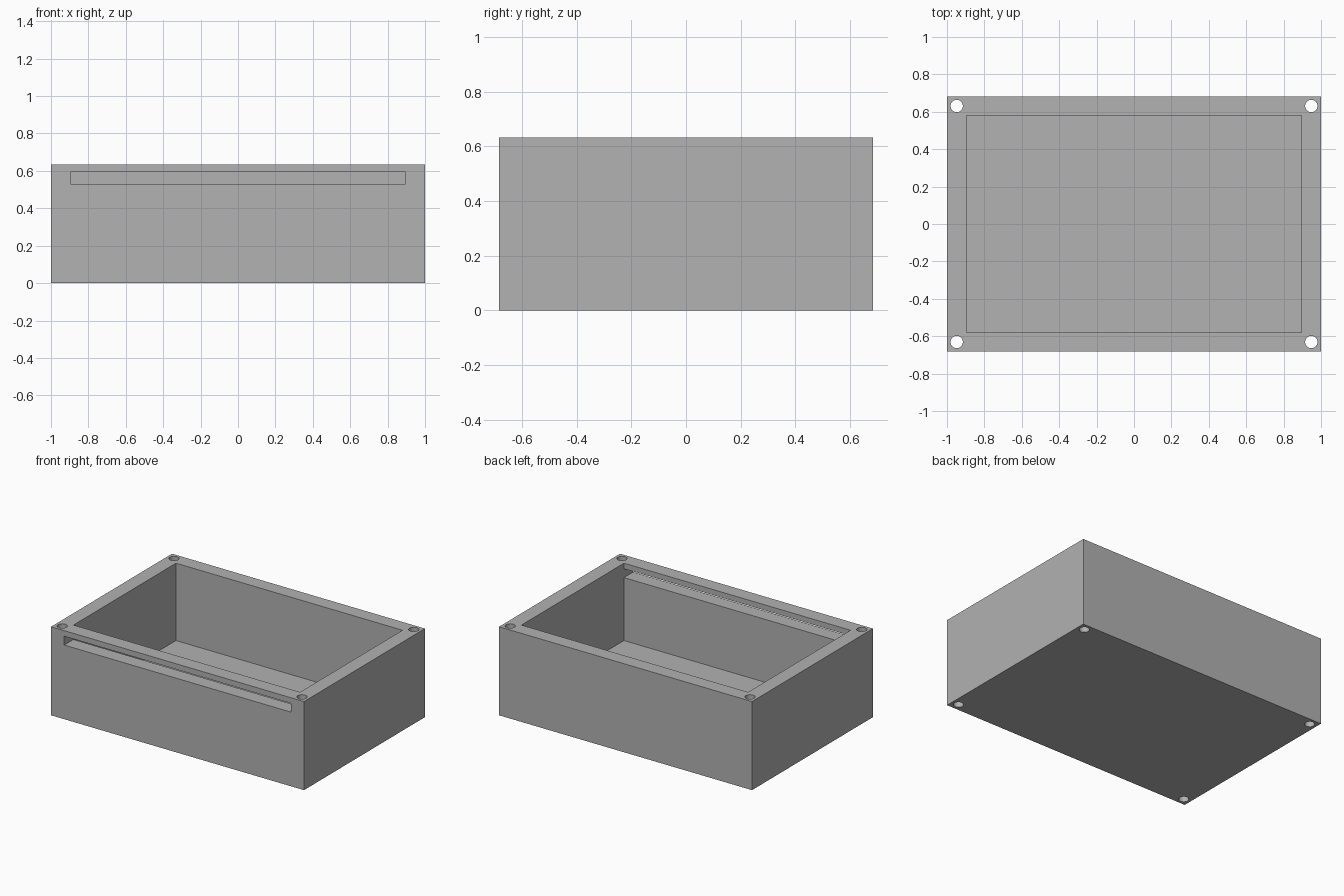
import bpy
import math

default_cube = bpy.data.objects.get("Cube")
if default_cube:
    bpy.data.objects.remove(default_cube, do_unlink=True)

# Overall sizes
LENGTH, DEPTH, HEIGHT = 2.0, 1.366, 0.633
WALL, FLOOR = 0.104, 0.08
SLOT_BOTTOM, SLOT_TOP = 0.53, 0.593
HOLE_RADIUS = 0.033
INNER_X = LENGTH / 2 - WALL
INNER_Y = DEPTH / 2 - WALL

# Plain grey plastic
grey = bpy.data.materials.new("grey plastic")
colour = (0.445, 0.445, 0.445, 1)
grey.diffuse_color = colour
grey.use_nodes = True
grey.node_tree.nodes["Principled BSDF"].inputs["Base Color"].default_value = colour


def block(name, low, high):
    """Box spanning two opposite corners."""
    centre = [(a + b) / 2 for a, b in zip(low, high)]
    bpy.ops.mesh.primitive_cube_add(size=1, location=centre)
    ob = bpy.context.object
    ob.name = name
    ob.scale = [b - a for a, b in zip(low, high)]
    bpy.ops.object.transform_apply(location=True, rotation=False, scale=True)
    ob.data.materials.append(grey)
    return ob


def cut(target, cutter):
    """Subtract the cutter from the target, then discard it."""
    cutter.hide_render = True
    mod = target.modifiers.new("cut", 'BOOLEAN')
    mod.operation = 'DIFFERENCE'
    mod.solver = 'EXACT'
    mod.object = cutter
    bpy.context.view_layer.objects.active = target
    bpy.ops.object.modifier_apply(modifier=mod.name)
    bpy.data.objects.remove(cutter, do_unlink=True)


# Outer body of the open box
box = block("box_body", (-LENGTH / 2, -DEPTH / 2, 0), (LENGTH / 2, DEPTH / 2, HEIGHT))

# Open cavity
cut(box, block("cavity_cutter", (-INNER_X, -INNER_Y, FLOOR), (INNER_X, INNER_Y, HEIGHT + 0.2)))

# Long slot through the front wall
cut(box, block("slot_cutter", (-INNER_X, -DEPTH / 2 - 0.1, SLOT_BOTTOM),
               (INNER_X, -INNER_Y + 0.1, SLOT_TOP)))

# Vertical screw holes through the four corners
for sx in (-1, 1):
    for sy in (-1, 1):
        bpy.ops.mesh.primitive_cylinder_add(
            vertices=32, radius=HOLE_RADIUS, depth=HEIGHT + 0.2,
            location=(sx * (LENGTH - WALL) / 2, sy * (DEPTH - WALL) / 2, HEIGHT / 2))
        hole = bpy.context.object
        hole.data.materials.append(grey)
        cut(box, hole)

# Smooth hole walls, crisp box edges
bpy.ops.object.select_all(action='DESELECT')
box.select_set(True)
bpy.context.view_layer.objects.active = box
bpy.ops.object.shade_smooth_by_angle(angle=math.radians(30))
